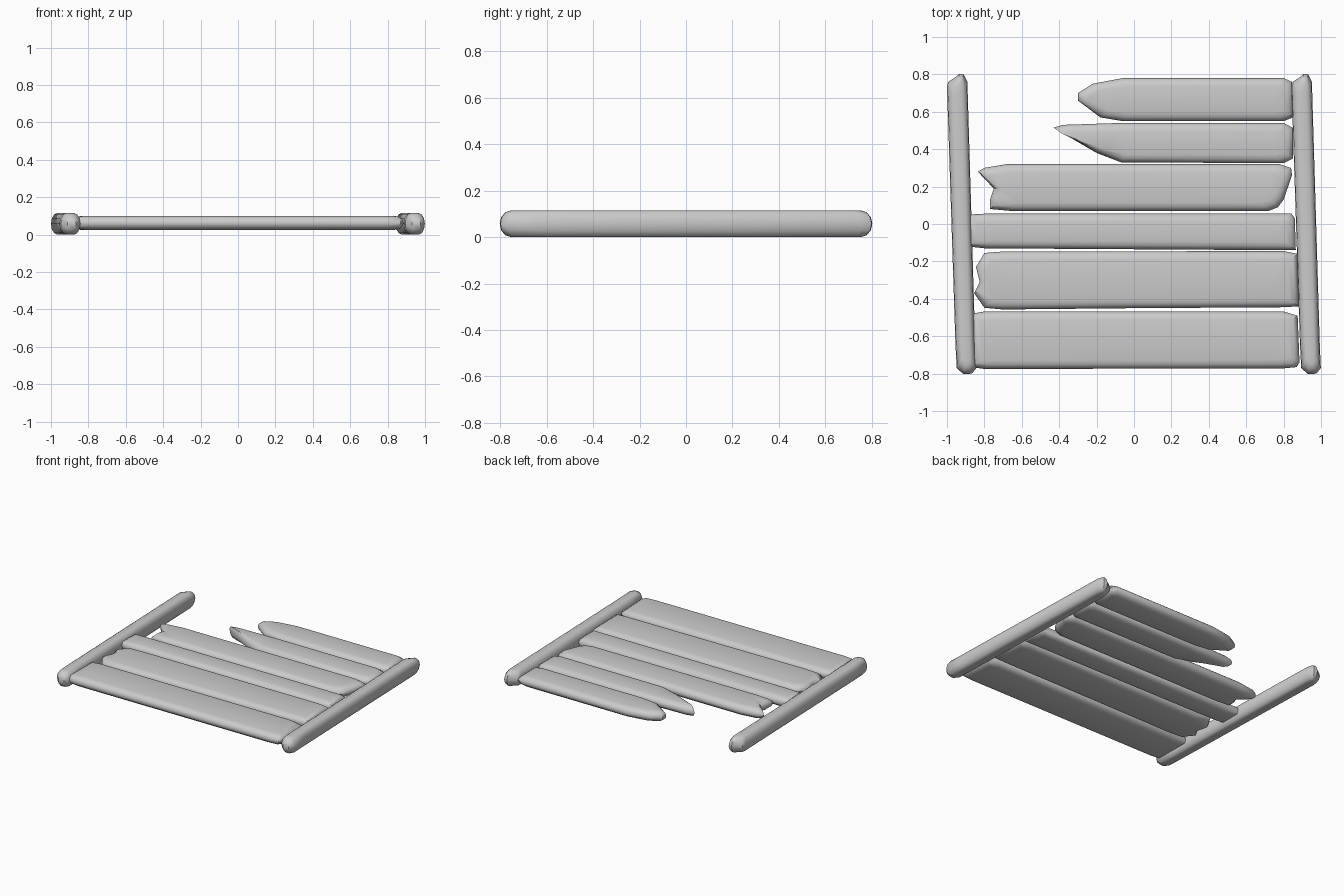
import bpy, bmesh, math

if "Cube" in bpy.data.objects:
    bpy.data.objects.remove(bpy.data.objects["Cube"])


def slab(name, outline, z0, z1, side_r, end_r, place=lambda u, v: (u, v)):
    """Pillow-edged slab: outline is (along, across) points, counter-clockwise."""
    us = [p[0] for p in outline]
    vs = [p[1] for p in outline]
    cu, cv = (min(us) + max(us)) / 2, (min(vs) + max(vs)) / 2
    hu, hv = (max(us) - min(us)) / 2, (max(vs) - min(vs)) / 2
    bm = bmesh.new()
    rings = []
    n = 6
    for i in range(n + 1):
        a = math.radians(-90 + 180 * i / n)
        k = 1 - math.cos(a)
        z = (z0 + z1) / 2 + (z1 - z0) / 2 * math.sin(a)
        ring = []
        for u, v in outline:
            x, y = place(cu + (u - cu) * (1 - k * end_r / hu),
                         cv + (v - cv) * (1 - k * side_r / hv))
            ring.append(bm.verts.new((x, y, z)))
        rings.append(ring)
    m = len(outline)
    for lo, hi in zip(rings, rings[1:]):
        for j in range(m):
            bm.faces.new((lo[j], lo[(j + 1) % m], hi[(j + 1) % m], hi[j]))
    caps = [bm.faces.new(rings[0]), bm.faces.new(rings[-1])]
    bmesh.ops.triangulate(bm, faces=caps)
    bmesh.ops.recalc_face_normals(bm, faces=bm.faces[:])
    me = bpy.data.meshes.new(name)
    bm.to_mesh(me)
    bm.free()
    ob = bpy.data.objects.new(name, me)
    bpy.context.collection.objects.link(ob)
    bpy.context.view_layer.objects.active = ob
    ob.select_set(True)
    bpy.ops.object.shade_smooth_by_angle(angle=math.radians(40))
    ob.select_set(False)
    return ob


# Planks, front to back, with broken left ends
planks = {
    "front_plank": [(-0.87, -0.765), (-0.80, -0.775), (0.80, -0.772), (0.87, -0.765),
                    (0.885, -0.74), (0.875, -0.49), (0.80, -0.468), (-0.80, -0.468),
                    (-0.87, -0.48)],
    "second_plank": [(-0.80, -0.448), (-0.70, -0.457), (0.0, -0.45), (0.80, -0.445),
                     (0.88, -0.44), (0.875, -0.16), (0.80, -0.145), (-0.70, -0.147),
                     (-0.80, -0.155), (-0.845, -0.23), (-0.825, -0.31), (-0.855, -0.37)],
    "narrow_plank": [(-0.89, -0.12), (-0.80, -0.13), (0.80, -0.14), (0.865, -0.14),
                     (0.86, 0.03), (0.84, 0.057), (-0.80, 0.055), (-0.89, 0.05)],
    "notched_plank": [(-0.77, 0.08), (-0.66, 0.07), (0.72, 0.07), (0.77, 0.09),
                      (0.80, 0.13), (0.845, 0.26), (0.84, 0.30), (0.78, 0.32),
                      (-0.68, 0.32), (-0.80, 0.30), (-0.835, 0.28), (-0.75, 0.19),
                      (-0.77, 0.13)],
    "splintered_plank": [(-0.43, 0.515), (-0.20, 0.38), (-0.07, 0.33), (0.80, 0.325),
                         (0.85, 0.35), (0.85, 0.515), (0.80, 0.54), (-0.08, 0.54),
                         (-0.38, 0.53)],
    "back_plank": [(-0.30, 0.66), (-0.18, 0.57), (-0.06, 0.55), (0.80, 0.55),
                   (0.85, 0.57), (0.845, 0.76), (0.80, 0.78), (-0.06, 0.78),
                   (-0.22, 0.75), (-0.30, 0.70)],
}
for name, outline in planks.items():
    slab(name, outline, 0.025, 0.1, 0.045, 0.05)

# Leaning side rails with chipped ends
rail = [(-0.77, -0.05), (-0.65, -0.053), (0.73, -0.057), (0.76, -0.05), (0.785, -0.01),
        (0.803, 0.01), (0.80, 0.035), (0.76, 0.053), (-0.65, 0.053), (-0.77, 0.055),
        (-0.80, 0.03), (-0.803, -0.015)]
for name, cx in (("left_rail", -0.921), ("right_rail", 0.921)):
    slab(name, rail, 0.0, 0.115, 0.032, 0.05,
         lambda u, v, cx=cx: (cx + v - 0.03 * u, u))
